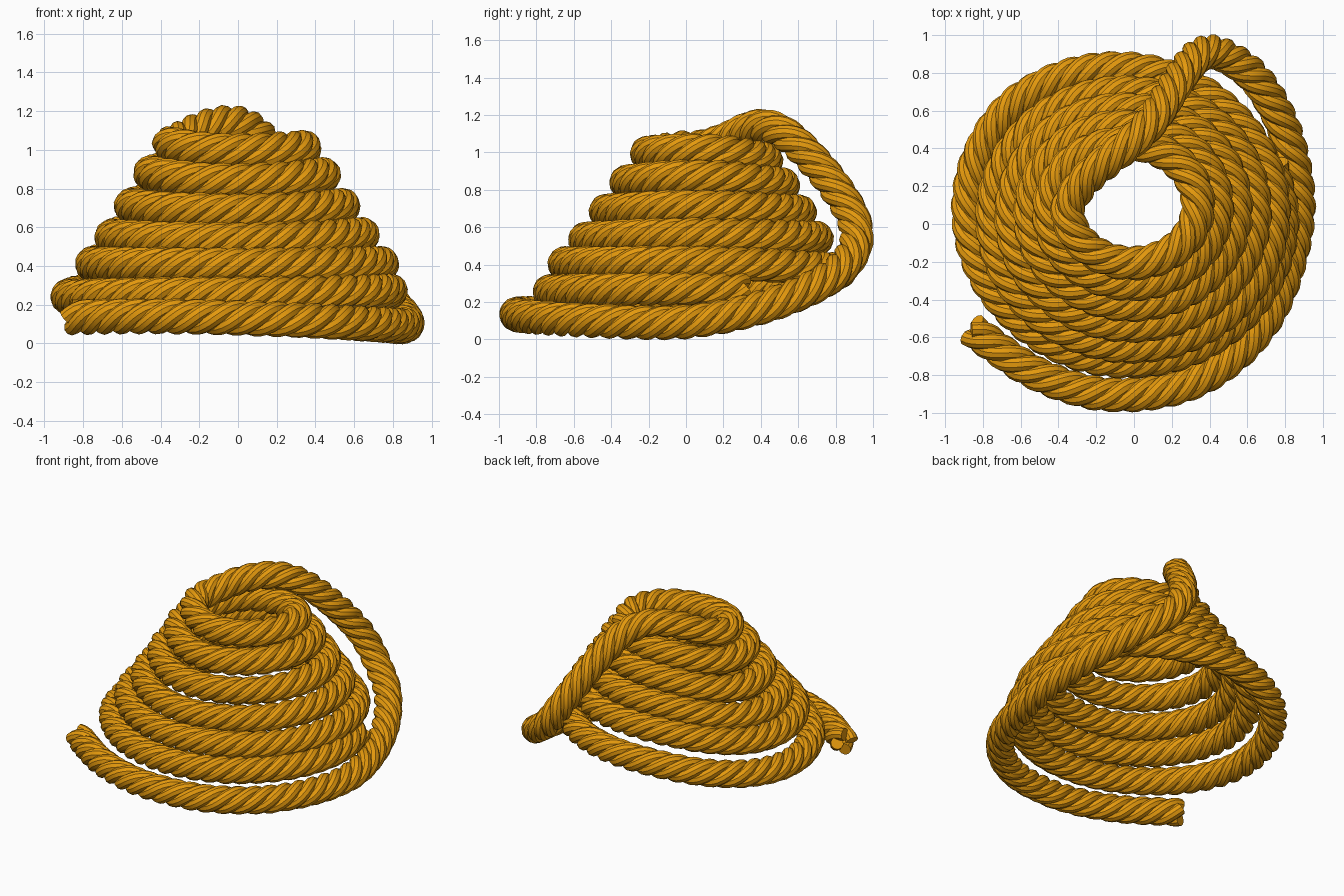
import bpy, math
from mathutils import Vector

if "Cube" in bpy.data.objects:
    bpy.data.objects.remove(bpy.data.objects["Cube"])

STRANDS, STRAND_R, OFFSET, LAY, SIDES, STEP = 4, 0.042, 0.052, 0.42, 10, 0.026

# Loose tail: free end, round the front and right, up the back and over the top
path = [Vector(p) for p in [
    (-.86, -.56, .135), (-.5, -.80, .14), (-.1, -.905, .135), (.35, -.82, .12),
    (.7, -.5, .10), (.865, 0, .094), (.82, .43, .18), (.66, .75, .32),
    (.47, .895, .47), (.355, .90, .63), (.26, .80, .81), (.17, .66, .98),
    (.09, .54, 1.09), (-.02, .43, 1.14), (-.16, .32, 1.12), (-.27, .22, 1.07)]]

# Conical coil: height at the left, front, right and back of each turn
heights = [1.03, .995, 1.01, .96, .88, .84, .87, .825, .71, .685, .71, .68,
           .55, .535, .56, .54, .41, .405, .41, .37, .24, .255, .27, .23]
PER_TURN = 16
for i in range(int(5.6 * PER_TURN) + 1):
    u = i / PER_TURN
    q = min(int(u * 4), len(heights) - 2)
    f = u * 4 - q
    f = f * f * (3 - 2 * f)
    a = math.pi + 2 * math.pi * u
    grow = .1 * min(u, 4.95)
    bulge = .065 * max(0, 1 - 4 * abs(u - 4.87))
    path.append(Vector((-.03 + (.32 + grow + bulge) * math.cos(a),
                        .09 - .01 * u + (.27 + grow + bulge) * math.sin(a),
                        heights[q] * (1 - f) + heights[q + 1] * f)))


def smooth_path(pts, n=12):
    """Catmull-Rom curve through the points."""
    p = [2 * pts[0] - pts[1]] + pts + [2 * pts[-1] - pts[-2]]
    out = []
    for a, b, c, d in zip(p, p[1:], p[2:], p[3:]):
        for k in range(n):
            t = k / n
            out.append(.5 * (2 * b + (c - a) * t + (2 * a - 5 * b + 4 * c - d) * t * t
                             + (3 * b - a - 3 * c + d) * t ** 3))
    return out + [pts[-1]]


def resample(pts, step):
    """Evenly spaced points along a polyline."""
    out, need = [pts[0]], step
    for a, b in zip(pts, pts[1:]):
        length = (b - a).length
        pos = need
        while pos <= length:
            out.append(a.lerp(b, pos / length))
            pos += step
        need = pos - length
    return out


def frames(pts, normal):
    """Tangent, normal and binormal carried along the points without twisting."""
    res, last = [], None
    for i in range(len(pts)):
        t = (pts[min(i + 1, len(pts) - 1)] - pts[max(i - 1, 0)]).normalized()
        if last is not None:
            normal = last.rotation_difference(t) @ normal
        normal = (normal - t * normal.dot(t)).normalized()
        res.append((t, normal, t.cross(normal)))
        last = t
    return res


centre = resample(smooth_path(path), STEP)
centre_frames = frames(centre, Vector((0, 0, 1)))

mat = bpy.data.materials.new("rope_fibre")
mat.diffuse_color = (.78, .32, .004, 1)
mat.use_nodes = True
mat.node_tree.nodes["Principled BSDF"].inputs["Base Color"].default_value = mat.diffuse_color

# Twisted strands, each a capped tube wound round the rope's centre line
verts, faces = [], []
for s in range(STRANDS):
    line = []
    for i, (p, (t, n, b)) in enumerate(zip(centre, centre_frames)):
        a = 2 * math.pi * (s / STRANDS - i * STEP / LAY)
        line.append(p + OFFSET * (n * math.cos(a) + b * math.sin(a)))
    base = len(verts)
    for p, (t, n, b) in zip(line, frames(line, Vector((0, 0, 1)))):
        for k in range(SIDES):
            a = 2 * math.pi * k / SIDES
            verts.append(p + STRAND_R * (n * math.cos(a) + b * math.sin(a)))
    for i in range(len(line) - 1):
        r = base + i * SIDES
        for k in range(SIDES):
            m = (k + 1) % SIDES
            faces.append((r + k, r + m, r + SIDES + m, r + SIDES + k))
    faces.append(tuple(range(base + SIDES - 1, base - 1, -1)))
    faces.append(tuple(range(len(verts) - SIDES, len(verts))))

mesh = bpy.data.meshes.new("coiled_rope")
mesh.from_pydata(verts, [], faces)
mesh.materials.append(mat)
rope = bpy.data.objects.new("coiled_rope", mesh)
bpy.context.collection.objects.link(rope)
bpy.context.view_layer.objects.active = rope
rope.select_set(True)
bpy.ops.object.shade_smooth_by_angle(angle=math.radians(32))
